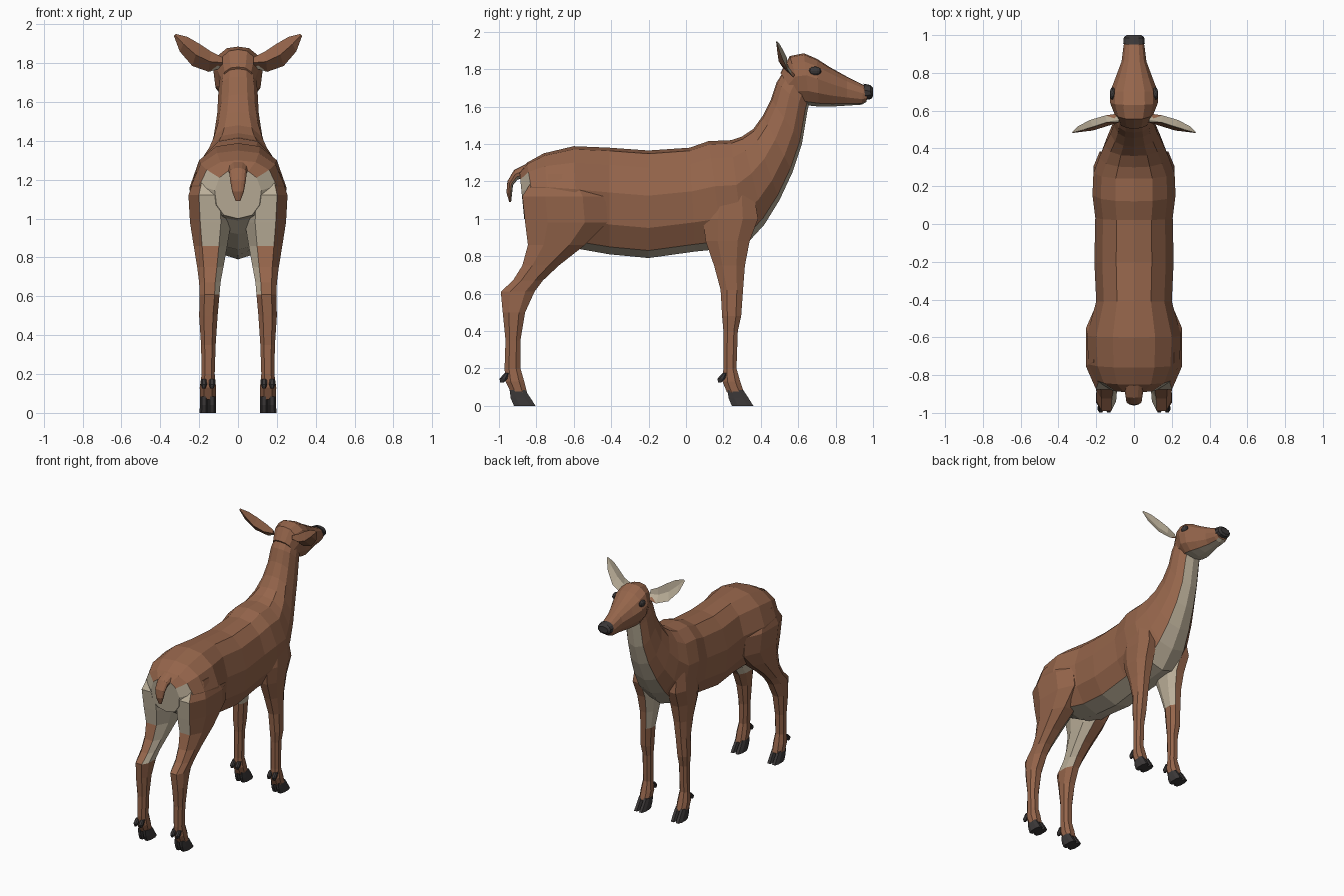
import bpy, bmesh
from mathutils import Vector


def material(name, rgb):
    m = bpy.data.materials.new(name)
    m.diffuse_color = (*rgb, 1)
    return m


MATS = [material("brown_coat", (0.30, 0.13, 0.07)),
        material("pale_coat", (0.50, 0.43, 0.32)),
        material("dark_horn", (0.045, 0.04, 0.04))]
BROWN, PALE, DARK = 0, 1, 2


def loft(name, rings, color, mirror=False):
    """Skin closed rings; color(ring, segment, centre, normal) gives the material."""
    bm = bmesh.new()
    rows = [[bm.verts.new(p) for p in r] for r in rings]
    n = len(rows[0])
    faces = []
    for i in range(len(rows) - 1):
        for k in range(n):
            j = (k + 1) % n
            f = bm.faces.new((rows[i][k], rows[i][j], rows[i + 1][j], rows[i + 1][k]))
            faces.append((f, i, k))
    faces.append((bm.faces.new(rows[0]), -1, -1))
    faces.append((bm.faces.new(rows[-1]), len(rows), -1))
    bmesh.ops.recalc_face_normals(bm, faces=bm.faces)
    for f, i, k in faces:
        f.material_index = color(i, k, f.calc_center_median(), f.normal)
    me = bpy.data.meshes.new(name)
    bm.to_mesh(me)
    bm.free()
    for m in MATS:
        me.materials.append(m)
    ob = bpy.data.objects.new(name, me)
    bpy.context.collection.objects.link(ob)
    if mirror:
        ob.modifiers.new("mirror", 'MIRROR').use_mirror_merge = False
    return ob


# Half cross-section: width factor, position from top to bottom
HALF = [(0, 0), (.45, .03), (.8, .16), (1, .42), (.92, .72), (.6, .93), (0, 1)]


def spine(rows):
    """Rings from (top y, top z, bottom y, bottom z, half width)."""
    shape = HALF + [(-x, t) for x, t in HALF[-2:0:-1]]
    return [[(x * w, ty + t * (by - ty), tz + t * (bz - tz)) for x, t in shape]
            for ty, tz, by, bz, w in rows]


def column(rows):
    """Octagonal rings from (z, back y, front y, inner x, outer x)."""
    octagon = [(1, .45), (.5, 1), (-.5, 1), (-1, .45), (-1, -.45), (-.5, -1), (.5, -1), (1, -.45)]
    return [[((a + b) / 2 + u * (b - a) / 2, (p + q) / 2 + v * (q - p) / 2, z) for u, v in octagon]
            for z, p, q, a, b in rows]


# Body and neck
def body_color(i, k, c, n):
    rump = c.y < -0.80 and c.z < 1.23 and abs(c.x) < 0.17
    return PALE if rump or k in (5, 6) else BROWN


loft("body", spine([
    (-.89, 1.25, -.865, 1.0, .12), (-.85, 1.30, -.80, .99, .20), (-.76, 1.35, -.72, .92, .24),
    (-.60, 1.388, -.58, .84, .25), (-.41, 1.38, -.41, .81, .20), (-.20, 1.365, -.20, .79, .21),
    (.02, 1.38, .05, .825, .205), (.12, 1.415, .20, .84, .22), (.24, 1.42, .31, .85, .215),
    (.30, 1.44, .42, .97, .185), (.36, 1.48, .50, 1.10, .155), (.41, 1.55, .57, 1.25, .125),
    (.455, 1.64, .62, 1.40, .107), (.485, 1.73, .65, 1.58, .10), (.53, 1.80, .67, 1.66, .09)]),
    body_color)

# Head, nose and tail
loft("head", spine([
    (.505, 1.78, .60, 1.625, .085), (.555, 1.87, .63, 1.61, .105), (.63, 1.885, .66, 1.605, .127),
    (.70, 1.855, .71, 1.60, .125), (.77, 1.81, .78, 1.60, .098), (.86, 1.76, .86, 1.605, .066),
    (.95, 1.715, .94, 1.61, .055), (.975, 1.70, .965, 1.625, .048)]),
    lambda i, k, c, n: PALE if k in (5, 6) else BROWN)
loft("nose", spine([
    (.95, 1.722, .96, 1.635, .057), (.985, 1.715, .99, 1.64, .054), (1.0, 1.70, 1.0, 1.655, .04)]),
    lambda i, k, c, n: DARK)
loft("tail", spine([
    (-.84, 1.30, -.84, 1.22, .055), (-.92, 1.26, -.90, 1.21, .045), (-.955, 1.20, -.925, 1.18, .04),
    (-.96, 1.14, -.93, 1.135, .03), (-.945, 1.09, -.935, 1.09, .012)]),
    lambda i, k, c, n: PALE if k in (4, 5, 6, 7) else BROWN)

# Ears: cupped leaves, pale inside, given by lower and upper edge points
ear = []
for low, up, depth in [((.08, .585, 1.775), (.08, .54, 1.83), .025),
                       ((.15, .575, 1.755), (.14, .54, 1.86), .04),
                       ((.235, .55, 1.785), (.20, .52, 1.90), .04),
                       ((.30, .515, 1.86), (.26, .50, 1.935), .02),
                       ((.33, .485, 1.94), (.32, .485, 1.95), .003)]:
    low, up = Vector(low), Vector(up)
    mid = (low + up) / 2
    ear.append([low, mid - Vector((0, depth, 0)), up, mid - Vector((0, depth * .4, 0))])
loft("ears", ear, lambda i, k, c, n: PALE if k in (2, 3) else BROWN, True)

# Eyes
for side in (-1, 1):
    bpy.ops.mesh.primitive_uv_sphere_add(segments=10, ring_count=6, radius=1,
                                         location=(side * .113, .69, 1.79))
    eye = bpy.context.object
    eye.name = "eye"
    eye.scale = (.016, .034, .024)
    eye.data.materials.append(MATS[DARK])

# Legs
hind = [(1.24, -.80, -.54, .06, .215), (1.12, -.875, -.43, .04, .255), (.98, -.86, -.42, .035, .247),
        (.86, -.845, -.54, .055, .228), (.75, -.875, -.68, .075, .21), (.67, -.925, -.765, .09, .20),
        (.61, -.99, -.81, .095, .197), (.50, -.98, -.86, .105, .20), (.35, -.965, -.885, .115, .19),
        (.20, -.97, -.885, .12, .187), (.13, -.965, -.865, .113, .197), (.07, -.935, -.85, .115, .195)]
fore = [(1.15, .13, .36, .08, .20), (1.0, .09, .385, .08, .215), (.88, .105, .34, .075, .207),
        (.75, .15, .315, .09, .195), (.62, .185, .305, .105, .192), (.48, .193, .295, .113, .197),
        (.40, .20, .277, .12, .188), (.20, .20, .27, .123, .187), (.13, .195, .29, .113, .197),
        (.07, .22, .31, .115, .195)]


def leg_color(i, k, c, n):
    inner = n.x < -0.3 and c.z > 0.6 and c.x < 0.155
    rump = n.y < -0.5 and c.z > 0.82 and c.y < -0.8 and c.x < 0.17
    return PALE if inner or rump else BROWN


for name, rows, shift in (("hind_legs", hind, -1.165), ("front_legs", fore, 0)):
    loft(name, column(rows), leg_color, True)
    # Cloven hooves and dewclaws
    for x in (.134, .176):
        loft("hoof", column([(.085, .222 + shift, .305 + shift, x - .021, x + .019),
                             (.04, .228 + shift, .335 + shift, x - .022, x + .02),
                             (0, .245 + shift, .36 + shift, x - .022, x + .022)]),
             lambda i, k, c, n: DARK, True)
        loft("dewclaw", column([(.175, .195 + shift, .22 + shift, x - .014, x + .014),
                                (.145, .168 + shift, .21 + shift, x - .016, x + .016),
                                (.125, .172 + shift, .19 + shift, x - .008, x + .008)]),
             lambda i, k, c, n: DARK, True)
